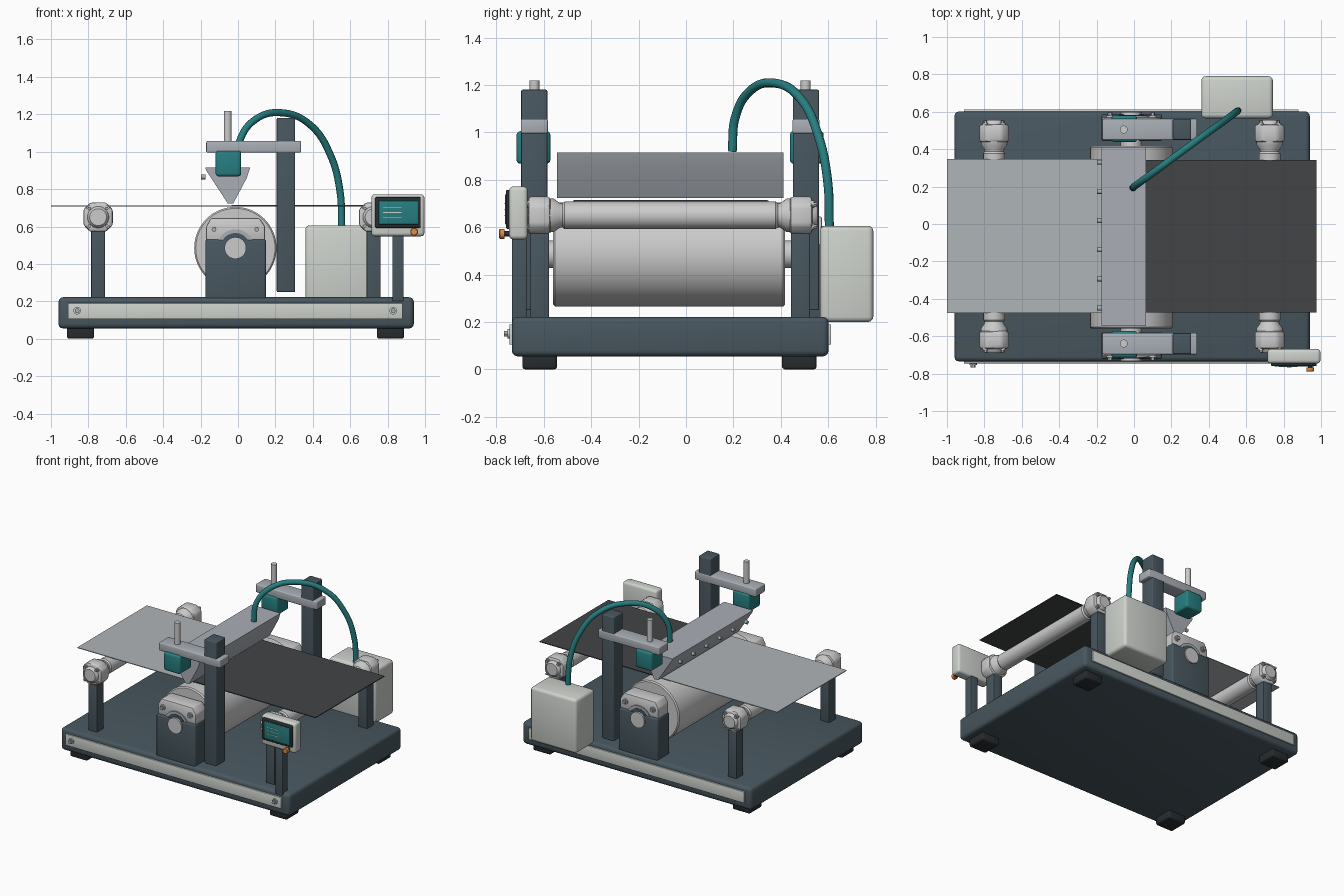
import bpy, bmesh, math
from mathutils import Matrix, Vector

if "Cube" in bpy.data.objects:
    bpy.data.objects.remove(bpy.data.objects["Cube"])

C = -0.067  # machine centre line in y


def mat(name, r, g, b):
    m = bpy.data.materials.new(name)
    m.diffuse_color = (r, g, b, 1)
    m.use_nodes = True
    m.node_tree.nodes["Principled BSDF"].inputs["Base Color"].default_value = m.diffuse_color
    return m


SLATE = mat("slate", 0.065, 0.095, 0.115)
RUBBER = mat("rubber", 0.02, 0.025, 0.028)
CREAM = mat("cream", 0.62, 0.65, 0.61)
STEEL = mat("steel", 0.40, 0.43, 0.47)
CHROME = mat("chrome", 0.58, 0.59, 0.60)
TEAL = mat("teal", 0.02, 0.21, 0.22)
ORANGE = mat("orange", 0.75, 0.27, 0.05)
FOIL = mat("foil", 0.43, 0.46, 0.48)
COATING = mat("coating", 0.055, 0.058, 0.062)


def finish(bm, name, m):
    bmesh.ops.recalc_face_normals(bm, faces=bm.faces)
    me = bpy.data.meshes.new(name)
    bm.to_mesh(me)
    bm.free()
    ob = bpy.data.objects.new(name, me)
    bpy.context.collection.objects.link(ob)
    me.materials.append(m)
    bpy.ops.object.select_all(action='DESELECT')
    ob.select_set(True)
    bpy.context.view_layer.objects.active = ob
    bpy.ops.object.shade_smooth_by_angle(angle=math.radians(38))
    return ob


def box(name, x, y, z, m, bevel=0.0):
    """Box from (min, max) ranges, with rounded edges."""
    bm = bmesh.new()
    lo, hi = Vector((x[0], y[0], z[0])), Vector((x[1], y[1], z[1]))
    bmesh.ops.create_cube(bm, size=1, matrix=Matrix.Translation((lo + hi) / 2) @ Matrix.Diagonal((hi - lo).to_4d()))
    if bevel:
        bmesh.ops.bevel(bm, geom=bm.edges[:], offset=bevel, segments=3, profile=0.5, affect='EDGES')
    return finish(bm, name, m)


def lathe_y(name, x, z, profile, m, n=48):
    """Solid of revolution about a y-parallel axis; profile is (y, radius)."""
    bm = bmesh.new()
    rings = []
    for y, r in profile:
        rings.append([bm.verts.new((x + r * math.cos(2 * math.pi * i / n), y, z + r * math.sin(2 * math.pi * i / n)))
                      for i in range(n)])
    for a, b in zip(rings, rings[1:]):
        for i in range(n):
            bm.faces.new((a[i], a[(i + 1) % n], b[(i + 1) % n], b[i]))
    bm.faces.new(rings[0])
    bm.faces.new(rings[-1])
    return finish(bm, name, m)


def cyl(name, x, z, y0, y1, r, m, n=40):
    return lathe_y(name, x, z, [(y0, r), (y1, r)], m, n)


def extrude_y(name, pts, y0, y1, m, bevel=0.0):
    bm = bmesh.new()
    f = bm.faces.new([bm.verts.new((x, y0, z)) for x, z in pts])
    new = bmesh.ops.extrude_face_region(bm, geom=[f])['geom']
    bmesh.ops.translate(bm, vec=(0, y1 - y0, 0), verts=[v for v in new if isinstance(v, bmesh.types.BMVert)])
    if bevel:
        bmesh.ops.bevel(bm, geom=bm.edges[:], offset=bevel, segments=2, profile=0.5, affect='EDGES')
    return finish(bm, name, m)


def bolt(name, x, z, y, s, r=0.02):
    """Washer and hex head facing along s * y."""
    cyl(name + "_washer", x, z, y - s * 0.01, y + s * 0.006, r, CHROME, 24)
    cyl(name + "_head", x, z, y, y + s * 0.02, r * 0.65, STEEL, 6)


def span(s, a, b):
    """Range a..b out from the centre line on side s."""
    return tuple(sorted((C + s * a, C + s * b)))


# Base, trim strips and feet
box("base_plate", (-0.96, 0.94), (-0.735, 0.602), (0.055, 0.222), SLATE, 0.025)
box("front_trim", (-0.91, 0.88), (-0.745, -0.72), (0.105, 0.19), CREAM, 0.003)
box("back_trim", (-0.91, 0.88), (0.59, 0.612), (0.105, 0.19), CREAM, 0.003)
for x in (-0.86, 0.83):
    bolt("trim_bolt", x, 0.15, -0.748, -1)
for x in (-0.842, 0.815):
    for y in (-0.617, 0.478):
        box("foot", (x - 0.073, x + 0.073), (y - 0.073, y + 0.073), (0, 0.07), RUBBER, 0.013)

# Coating drum
D = (-0.014, 0.485)
lathe_y("drum", *D, [(-0.56, 0.212), (-0.552, 0.22), (0.41, 0.22), (0.418, 0.212)], CHROME, 72)

for s, side in ((-1, "front"), (1, "back")):
    # Drum bearing: dark pedestal, light cap, rings and shaft end
    a, b = span(s, 0.51, 0.655)
    box(side + "_pedestal", (-0.175, 0.15), (a, b), (0.2, 0.53), SLATE, 0.012)
    a, b = span(s, 0.515, 0.64)
    extrude_y(side + "_bearing_cap",
              [(-0.17, 0.52), (0.145, 0.52), (0.145, 0.60), (0.115, 0.645), (-0.145, 0.645), (-0.17, 0.60)],
              a, b, CHROME, 0.008)
    cyl(side + "_bearing_ring", *D, C + s * 0.52, C + s * 0.648, 0.10, STEEL)
    cyl(side + "_bearing_seal", *D, C + s * 0.52, C + s * 0.651, 0.08, SLATE)
    cyl(side + "_drum_shaft", *D, C + s * 0.45, C + s * 0.665, 0.058, CHROME)
    for x in (-0.128, 0.10):
        bolt(side + "_cap_bolt", x, 0.585, C + s * 0.642, s)

    # Upright, bracket arm, adjusting rod and clamp
    box(side + "_upright", (0.207, 0.306), span(s, 0.518, 0.628), (0.25, 1.18), SLATE, 0.006)
    box(side + "_arm", (-0.17, 0.338), span(s, 0.516, 0.63), (0.995, 1.057), STEEL, 0.008)
    box(side + "_clamp", (-0.12, 0.017), span(s, 0.505, 0.648), (0.868, 1.005), TEAL, 0.016)
    bpy.ops.mesh.primitive_cylinder_add(vertices=24, radius=0.021, depth=0.22, location=(-0.055, C + s * 0.572, 1.108))
    rod = bpy.context.object
    rod.name = side + "_adjusting_rod"
    rod.data.materials.append(CHROME)
    bpy.ops.object.shade_smooth_by_angle(angle=math.radians(38))

    # Guide roller posts and flanged bearings
    for x in (-0.748, 0.725):
        box(side + "_roller_post", (x - 0.037, x + 0.037), span(s, 0.51, 0.59), (0.2, 0.6), SLATE, 0.005)
        a, b = span(s, 0.505, 0.60)
        h, k = 0.079, 0.042
        extrude_y(side + "_roller_bearing",
                  [(x - h, 0.65 - k), (x - k, 0.65 - h), (x + k, 0.65 - h), (x + h, 0.65 - k),
                   (x + h, 0.65 + k), (x + k, 0.65 + h), (x - k, 0.65 + h), (x - h, 0.65 + k)], a, b, CHROME, 0.014)
        lathe_y(side + "_bearing_nose", x, 0.65,
                [(C + s * 0.59, 0.06), (C + s * 0.612, 0.055), (C + s * 0.622, 0.045)], CHROME, 32)
        for i in range(4):
            t = math.pi / 4 + i * math.pi / 2
            bolt(side + "_flange_bolt", x + 0.066 * math.cos(t), 0.65 + 0.066 * math.sin(t), C + s * 0.60, s, 0.015)

# Guide rollers with necked ends
half = [(0.51, 0.072), (0.49, 0.07), (0.465, 0.052), (0.455, 0.05), (0.445, 0.058)]
for x, name in ((-0.748, "left"), (0.725, "right")):
    lathe_y(name + "_guide_roller", x, 0.65,
            [(C - d, r) for d, r in half] + [(C + d, r) for d, r in reversed(half)], CHROME)

# Web passing over the drum
box("bare_foil", (-1.0, -0.035), (-0.477, 0.348), (0.708, 0.713), FOIL)
box("coated_foil", (-0.035, 0.975), (-0.472, 0.343), (0.708, 0.714), COATING)

# Slot die with row of bolts on the sloping side
extrude_y("slot_die", [(-0.175, 0.915), (0.065, 0.915), (0.047, 0.86), (-0.025, 0.724), (-0.055, 0.724), (-0.17, 0.9)],
          -0.545, 0.412, STEEL)
for i in range(6):
    y = -0.45 + i * 0.156
    bpy.ops.mesh.primitive_cylinder_add(vertices=16, radius=0.013, depth=0.022, location=(-0.186, y, 0.865),
                                        rotation=(0, math.pi / 2, 0))
    bpy.context.object.name = "die_bolt"
    bpy.context.object.data.materials.append(STEEL)

# Pump box and feed hose
box("pump_box", (0.36, 0.742), (0.565, 0.79), (0.2, 0.606), CREAM, 0.022)
path = [(-0.005, 0.195, 0.92), (0.01, 0.207, 1.06), (0.09, 0.265, 1.17), (0.235, 0.372, 1.208),
        (0.39, 0.485, 1.14), (0.495, 0.56, 0.98), (0.545, 0.598, 0.79), (0.555, 0.605, 0.595)]
cu = bpy.data.curves.new("feed_hose", 'CURVE')
cu.dimensions = '3D'
cu.bevel_depth = 0.019
cu.bevel_resolution = 4
cu.use_fill_caps = True
sp = cu.splines.new('BEZIER')
sp.bezier_points.add(len(path) - 1)
for p, co in zip(sp.bezier_points, path):
    p.co = co
    p.handle_left_type = p.handle_right_type = 'AUTO'
cu.materials.append(TEAL)
bpy.context.collection.objects.link(bpy.data.objects.new("feed_hose", cu))

# Control panel on its own post
box("panel_post", (0.825, 0.885), (-0.735, -0.672), (0.2, 0.6), SLATE, 0.005)
box("panel_case", (0.713, 0.997), (-0.746, -0.668), (0.548, 0.772), CREAM, 0.018)
box("panel_bezel", (0.733, 0.977), (-0.76, -0.735), (0.593, 0.757), RUBBER, 0.007)
box("panel_screen", (0.752, 0.962), (-0.763, -0.75), (0.612, 0.738), TEAL, 0.002)
for i in range(3):
    box("screen_line", (0.775, 0.875), (-0.765, -0.76), (0.648 + i * 0.025, 0.652 + i * 0.025), CREAM)
lathe_y("panel_knob_stem", 0.942, 0.572, [(-0.74, 0.012), (-0.775, 0.012)], RUBBER, 20)
lathe_y("panel_knob", 0.942, 0.572, [(-0.766, 0.021), (-0.785, 0.021), (-0.789, 0.017)], ORANGE, 28)
